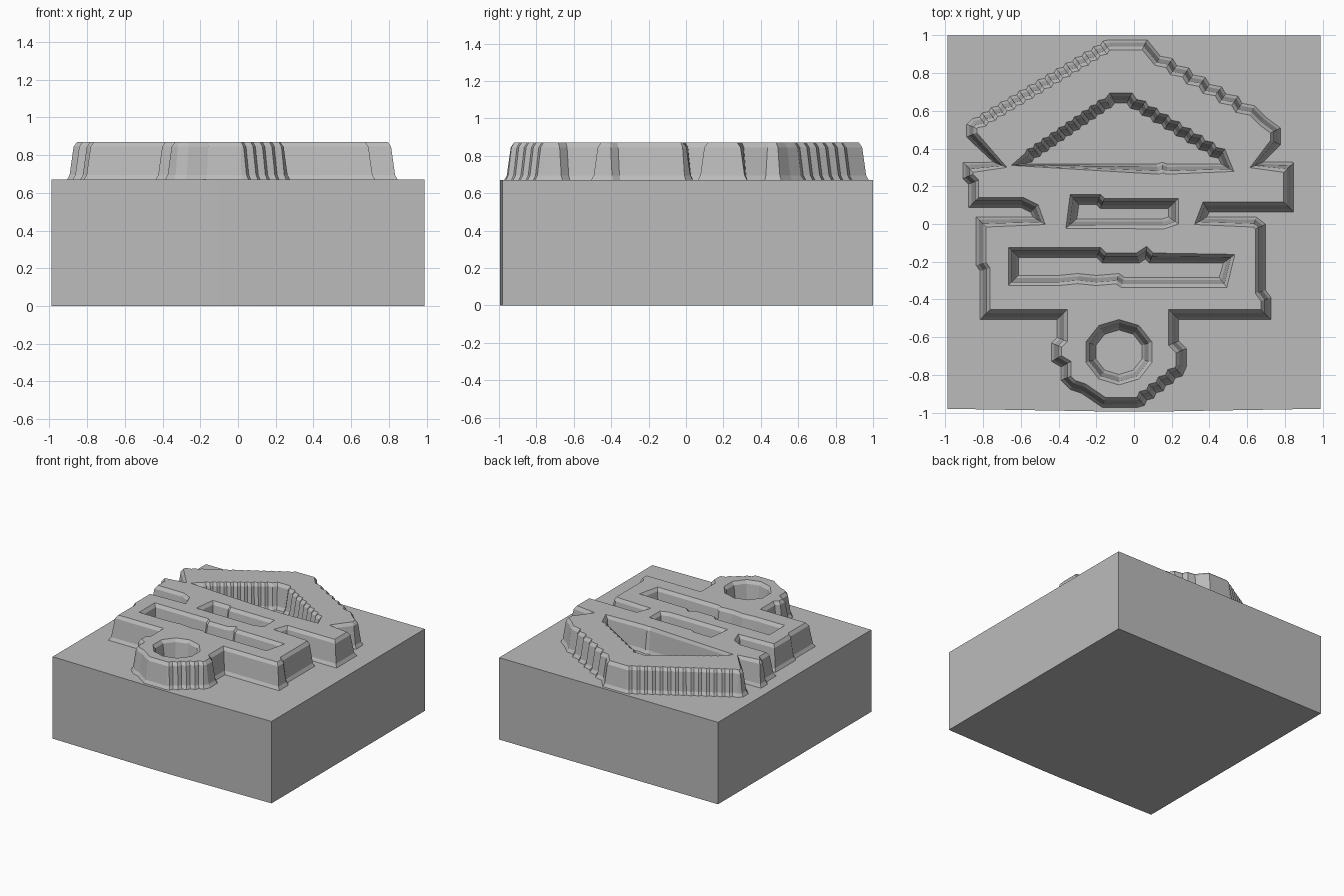
import bpy
import bmesh
import math
from mathutils import Vector

if "Cube" in bpy.data.objects:
    bpy.data.objects.remove(bpy.data.objects["Cube"], do_unlink=True)

grey = bpy.data.materials.new("plain grey")
grey.use_nodes = True
COLOUR = (0.5, 0.5, 0.5, 1)
grey.diffuse_color = COLOUR
grey.node_tree.nodes["Principled BSDF"].inputs["Base Color"].default_value = COLOUR

BLOCK_TOP = 0.67
# Wall profile: inset from the foot, height
WALL = [(0, BLOCK_TOP - 0.005), (0.017, 0.695), (0.038, 0.845), (0.056, 0.87)]


def make_object(name, bm):
    bmesh.ops.recalc_face_normals(bm, faces=bm.faces)
    mesh = bpy.data.meshes.new(name)
    bm.to_mesh(mesh)
    bm.free()
    mesh.materials.append(grey)
    obj = bpy.data.objects.new(name, mesh)
    bpy.context.collection.objects.link(obj)
    return obj


def stairs(start, end, count):
    """Stepped edge from start up to, but without, end."""
    (x, y), (u, v) = start, end
    dx, dy = (u - x) / count, (v - y) / count
    points = []
    for i in range(count):
        points += [(x + dx * i, y + dy * i), (x + dx * (i + 0.75), y + dy * (i + 0.25))]
    return points


def inset(loop, distance):
    """Shift a loop to its left with limited mitres."""
    result = []
    for i, point in enumerate(loop):
        p = Vector(point)
        a = (p - Vector(loop[i - 1])).normalized()
        b = (Vector(loop[(i + 1) % len(loop)]) - p).normalized()
        na, nb = Vector((-a.y, a.x)), Vector((-b.y, b.x))
        middle = (na + nb).normalized()
        result.append(p + middle * distance * min(1 / max(middle.dot(na), 0.1), 1.45))
    return result


# Block with a slightly bowed front
bm = bmesh.new()
plan = [(-0.99, -0.98), (-0.1, -0.995), (0.1, -0.995), (0.99, -0.98), (0.99, 1), (-0.99, 1)]
base = bm.faces.new([bm.verts.new((x, y, 0)) for x, y in plan])
extruded = bmesh.ops.extrude_face_region(bm, geom=[base])["geom"]
bmesh.ops.translate(bm, vec=(0, 0, BLOCK_TOP),
                    verts=[v for v in extruded if isinstance(v, bmesh.types.BMVert)])
if base.is_valid is False or len(bm.faces) < len(plan) + 2:
    bm.faces.new([v for v in bm.verts if v.co.z == 0])
make_object("block", bm)

# Outer outline of the relief, anticlockwise
roof_left = stairs((-0.13, 0.98), (-0.87, 0.54), 15) + [(-0.89, 0.53), (-0.89, 0.46)]
left_bar = [(-0.75, 0.33), (-0.91, 0.33), (-0.91, 0.24), (-0.88, 0.21), (-0.88, 0.085),
            (-0.6, 0.085), (-0.55, 0.06), (-0.54, 0.04)]
body_left = [(-0.84, 0.04), (-0.84, -0.22), (-0.82, -0.25), (-0.82, -0.51), (-0.41, -0.51)]
knob = [(-0.41, -0.6), (-0.44, -0.63), (-0.44, -0.73), (-0.39, -0.76), (-0.39, -0.83),
        (-0.34, -0.88), (-0.28, -0.9), (-0.17, -0.975)]
knob += stairs((0.02, -0.975), (0.27, -0.78), 5)
knob += [(0.28, -0.76), (0.28, -0.66), (0.24, -0.62)]
body_right = [(0.24, -0.51), (0.73, -0.51), (0.73, -0.39), (0.7, -0.35), (0.7, 0.0),
              (0.65, 0.04), (0.39, 0.04), (0.4, 0.06)]
right_bar = [(0.85, 0.06), (0.85, 0.33), (0.69, 0.33)]
roof_right = [(0.78, 0.42), (0.78, 0.51), (0.7, 0.57)]
roof_right += stairs((0.64, 0.63), (0.12, 0.93), 6) + [(0.07, 0.98)]
outline = roof_left + left_bar + body_left + knob + body_right + right_bar + roof_right

# Recesses, clockwise
gable = stairs((-0.57, 0.32), (-0.11, 0.635), 11) + [(-0.1, 0.64), (-0.04, 0.64)]
gable += stairs((-0.02, 0.61), (0.46, 0.32), 8)
gable += [(0.46, 0.32), (0.18, 0.32), (0.15, 0.33), (0.12, 0.32)]
short_slot = [(-0.3, 0.03), (-0.29, 0.1), (-0.2, 0.1), (-0.18, 0.08),
              (0.18, 0.08), (0.18, 0.04), (0.15, 0.03)]
long_slot = [(-0.61, -0.27), (-0.61, -0.18), (-0.2, -0.18), (-0.17, -0.21), (0.03, -0.21),
             (0.06, -0.19), (0.08, -0.21), (0.47, -0.21), (0.45, -0.28), (-0.05, -0.28),
             (-0.08, -0.26), (-0.2, -0.27), (-0.3, -0.26), (-0.4, -0.27)]
eye = [(-0.08 + 0.125 * math.cos(a), -0.68 + 0.115 * math.sin(a))
       for a in (-math.tau * (i + 0.5) / 10 for i in range(10))]

# Raised relief: sloping walls around every loop, then one pierced cap
bm = bmesh.new()
rim = []
for loop in (outline, gable, short_slot, long_slot, eye):
    rings = [[bm.verts.new((p[0], p[1], z)) for p in inset(loop, d)] for d, z in WALL]
    for low, high in zip(rings, rings[1:]):
        for i in range(len(loop)):
            bm.faces.new((low[i - 1], low[i], high[i], high[i - 1]))
    rim += [bm.edges.get((rings[-1][i - 1], rings[-1][i])) for i in range(len(loop))]
bmesh.ops.triangle_fill(bm, edges=rim, use_beauty=True, normal=(0, 0, 1))
make_object("raised_relief", bm)
